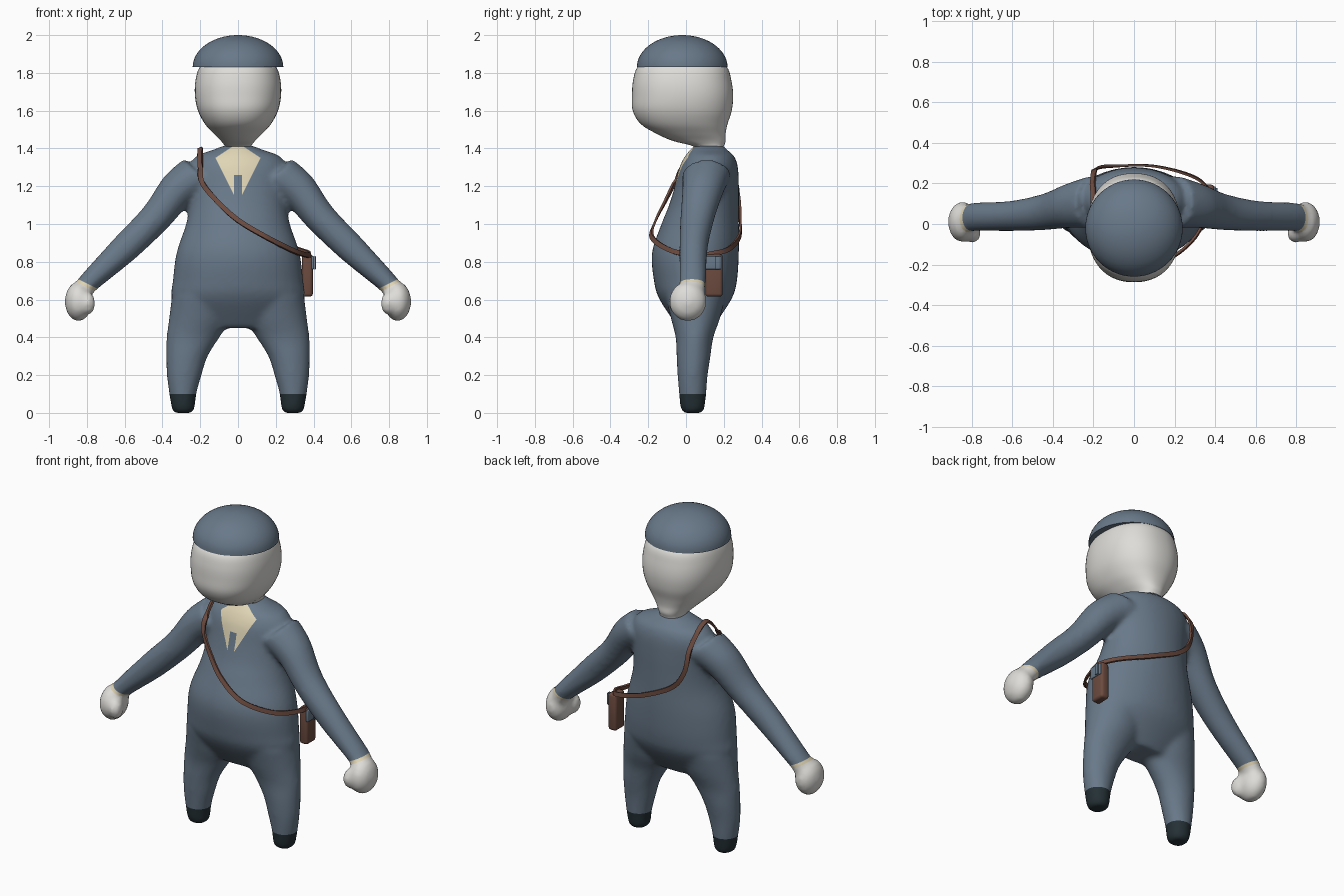
import bpy, bmesh, math
from mathutils import Vector
from mathutils.bvhtree import BVHTree

if "Cube" in bpy.data.objects:
    bpy.data.objects.remove(bpy.data.objects["Cube"])


def material(name, r, g, b):
    m = bpy.data.materials.new(name)
    m.use_nodes = True
    m.diffuse_color = (r, g, b, 1)
    bsdf = m.node_tree.nodes["Principled BSDF"]
    bsdf.inputs["Base Color"].default_value = (r, g, b, 1)
    bsdf.inputs["Roughness"].default_value = 0.7
    return m


blue = material("slate_blue", 0.14, 0.19, 0.25)
skin = material("pale_grey", 0.73, 0.72, 0.69)
cream = material("cream", 0.74, 0.66, 0.46)
black = material("shoe_black", 0.018, 0.03, 0.036)
brown = material("leather_brown", 0.15, 0.07, 0.05)


def spline(points, steps, closed=False):
    """Smooth curve through points of any dimension."""
    n = len(points)
    p = [Vector(q) for q in points]
    get = (lambda i: p[i % n]) if closed else (lambda i: p[min(max(i, 0), n - 1)])
    out = []
    for i in range(n if closed else n - 1):
        a, b, c, d = (get(i + k) for k in (-1, 0, 1, 2))
        for k in range(steps):
            t = k / steps
            out.append(0.5 * (2 * b + (c - a) * t + (2 * a - 5 * b + 4 * c - d) * t**2
                              + (3 * b - a - 3 * c + d) * t**3))
    return out if closed else out + [p[-1]]


def loft(bm, sections, u=(1, 0, 0), side=1, power=2.0, steps=5, sides=40):
    """Skin rings given as x, y, z, radius along u, radius along y."""
    rings = []
    for x, y, z, ru, rv in spline(sections, steps):
        ring = []
        for k in range(sides):
            a = math.tau * k / sides
            c, s = math.cos(a), math.sin(a)
            c = math.copysign(abs(c) ** (2 / power), c) * ru
            s = math.copysign(abs(s) ** (2 / power), s) * rv
            ring.append(bm.verts.new((side * (x + u[0] * c), y + s, z + u[2] * c)))
        rings.append(ring)
    faces = [bm.faces.new(rings[0]), bm.faces.new(rings[-1])]
    for r, q in zip(rings, rings[1:]):
        for k in range(sides):
            j = (k + 1) % sides
            faces.append(bm.faces.new((r[k], r[j], q[j], q[k])))
    bmesh.ops.recalc_face_normals(bm, faces=faces)


def ball(bm, centre, radii):
    made = bmesh.ops.create_uvsphere(bm, u_segments=32, v_segments=20, radius=1)
    for v in made["verts"]:
        v.co = Vector(centre) + Vector(a * b for a, b in zip(v.co, radii))


def make(name, bm, mats):
    mesh = bpy.data.meshes.new(name)
    bm.to_mesh(mesh)
    bm.free()
    obj = bpy.data.objects.new(name, mesh)
    bpy.context.collection.objects.link(obj)
    for m in mats:
        mesh.materials.append(m)
    return obj


def smooth(obj, angle=50):
    bpy.ops.object.select_all(action="DESELECT")
    obj.select_set(True)
    bpy.context.view_layer.objects.active = obj
    bpy.ops.object.shade_smooth_by_angle(angle=math.radians(angle))


# Body: torso, legs, arms and hands fused into one soft skin
bm = bmesh.new()
loft(bm, [(0, .05, .45, .22, .09), (0, .05, .6, .345, .19), (0, .05, .7, .345, .22),
          (0, .05, .85, .325, .23), (0, .075, 1.0, .275, .205), (0, .095, 1.1, .258, .185),
          (0, .11, 1.2, .258, .17), (0, .12, 1.3, .26, .155), (0, .125, 1.36, .22, .13),
          (0, .12, 1.39, .14, .1), (0, .12, 1.415, .075, .08)])
for s in (1, -1):
    loft(bm, [(.29, .035, 0, .045, .05), (.29, .035, .02, .06, .063), (.292, .035, .1, .072, .072),
              (.285, .035, .2, .092, .08), (.27, .04, .3, .11, .09), (.238, .045, .4, .14, .1),
              (.2, .05, .5, .165, .13), (.18, .05, .62, .17, .16)], side=s)
    loft(bm, [(.2, .11, 1.26, .12, .13), (.32, .09, 1.18, .1, .11), (.44, .06, 1.03, .084, .09),
              (.6, .04, .87, .077, .075), (.79, .035, .69, .056, .07), (.82, .03, .65, .055, .07)],
         u=(.707, 0, .707), side=s)
    ball(bm, (s * .845, .01, .59), (.072, .1, .105))
    ball(bm, (s * .795, -.045, .58), (.04, .048, .06))
body = make("body", bm, [blue, skin, cream, black])
remesh = body.modifiers.new("fuse", "REMESH")
remesh.mode = "VOXEL"
remesh.voxel_size = 0.015
soften = body.modifiers.new("soften", "SMOOTH")
soften.factor = 0.5
soften.iterations = 7
bpy.context.view_layer.update()
fused = bpy.data.meshes.new_from_object(body.evaluated_get(bpy.context.evaluated_depsgraph_get()))
body.modifiers.clear()

# Clean cut lines for shoes, cuffs, shirt opening and tie
bm = bmesh.new()
bm.from_mesh(fused)


def cut(point, normal, test):
    faces = [f for f in bm.faces if test(f.calc_center_median())]
    geom = set(faces)
    for f in faces:
        geom.update(f.edges)
        geom.update(f.verts)
    bmesh.ops.bisect_plane(bm, geom=list(geom), plane_co=point, plane_no=normal)


def chest(c):
    return c.z > 1.1 and c.y < 0.13 and abs(c.x) < 0.2


def along_wrist(c):
    return 0.45 * (abs(c.x) - 0.79) - 0.9 * (c.z - 0.68)


cut((0, 0, .1), (0, 0, 1), lambda c: c.z < .2)
cut((0, 0, 1.26), (0, 0, 1), chest)
for s in (1, -1):
    for shift in (0, .018):
        cut((s * .79, 0, .68 - shift / .9), (s * .45, 0, -.9), lambda c: s * c.x > .6)
    cut((s * .02, 0, 1.15), (s, 0, -.5), chest)
    cut((0, 0, 1.43), (s * .67, 0, 1), chest)
    cut((s * .022, 0, 1.2), (1, 0, 0), chest)

for f in bm.faces:
    c = f.calc_center_median()
    x = abs(c.x)
    f.material_index = 0
    if c.z < .1:
        f.material_index = 3
    elif x > .6 and along_wrist(c) > 0:
        f.material_index = 1 if along_wrist(c) > .018 else 2
    elif chest(c) and c.z > 1.15 and x < .02 + (c.z - 1.15) * .5 and c.z < 1.43 - .67 * x:
        f.material_index = 0 if x < .022 and c.z < 1.26 else 2
bm.to_mesh(body.data)
skin_tree = BVHTree.FromBMesh(bm)
bm.free()
smooth(body, 80)

# Head and neck
bm = bmesh.new()
loft(bm, [(0, .12, 1.37, .07, .075), (0, .12, 1.41, .07, .08), (0, .07, 1.44, .09, .14),
          (0, .025, 1.48, .13, .185), (0, -.01, 1.53, .175, .23), (0, -.02, 1.6, .212, .262),
          (0, -.018, 1.68, .228, .268), (0, -.02, 1.76, .225, .26), (0, -.02, 1.83, .203, .237),
          (0, -.02, 1.87, .15, .17)], power=2.3, sides=56)
smooth(make("head", bm, [skin]), 80)

# Domed cap
bm = bmesh.new()
dome = [math.radians(a) for a in range(0, 90, 6)] + [math.radians(89.5)]
loft(bm, [(0, -.02, 1.83 + .17 * math.sin(a), .24 * math.cos(a), .24 * math.cos(a)) for a in dome],
     steps=1, sides=56)
smooth(make("cap", bm, [blue]))

# Shoulder strap: a closed ribbon kept just outside the body
path = spline([(-.2, .1, 1.4), (-.2, -.02, 1.3), (-.19, -.06, 1.22), (-.11, -.11, 1.12), (0, -.16, 1.02),
               (.15, -.18, .93), (.29, -.08, .86), (.365, .06, .835), (.375, .15, .845),
               (.3, .23, .87), (.1, .285, .94), (-.1, .285, 1.04), (-.18, .275, 1.15),
               (-.2, .24, 1.3)], 8, closed=True)
points = []
for p in path:
    spot, normal, _, _ = skin_tree.find_nearest(p)
    if (p - spot).dot(normal) < .008:
        p = spot + normal * .008
    points.append((p, normal))
bm = bmesh.new()
rings = []
for i, (p, normal) in enumerate(points):
    tangent = points[(i + 1) % len(points)][0] - points[i - 1][0]
    across = tangent.cross(normal).normalized() * .013
    out = across.cross(tangent).normalized() * .006
    rings.append([bm.verts.new(p + across * a + out * b) for a, b in ((1, 1), (-1, 1), (-1, -1), (1, -1))])
for i, r in enumerate(rings):
    q = rings[(i + 1) % len(rings)]
    for k in range(4):
        j = (k + 1) % 4
        bm.faces.new((r[k], r[j], q[j], q[k]))
bmesh.ops.recalc_face_normals(bm, faces=bm.faces)
smooth(make("strap", bm, [brown]))


# Hip bag, its flap and clasp
def box(name, centre, size, mat, bevel):
    bm = bmesh.new()
    bmesh.ops.create_cube(bm, size=1)
    for v in bm.verts:
        v.co = Vector(centre) + Vector(a * b for a, b in zip(v.co, size))
    bmesh.ops.bevel(bm, geom=bm.edges[:], offset=bevel, segments=3, profile=.5, affect="EDGES")
    smooth(make(name, bm, [mat]))


box("bag", (.368, .148, .728), (.056, .092, .225), brown, .016)
box("bag_flap", (.396, .143, .795), (.014, .085, .07), blue, .005)
box("bag_clasp", (.408, .165, .795), (.008, .025, .07), blue, .003)
